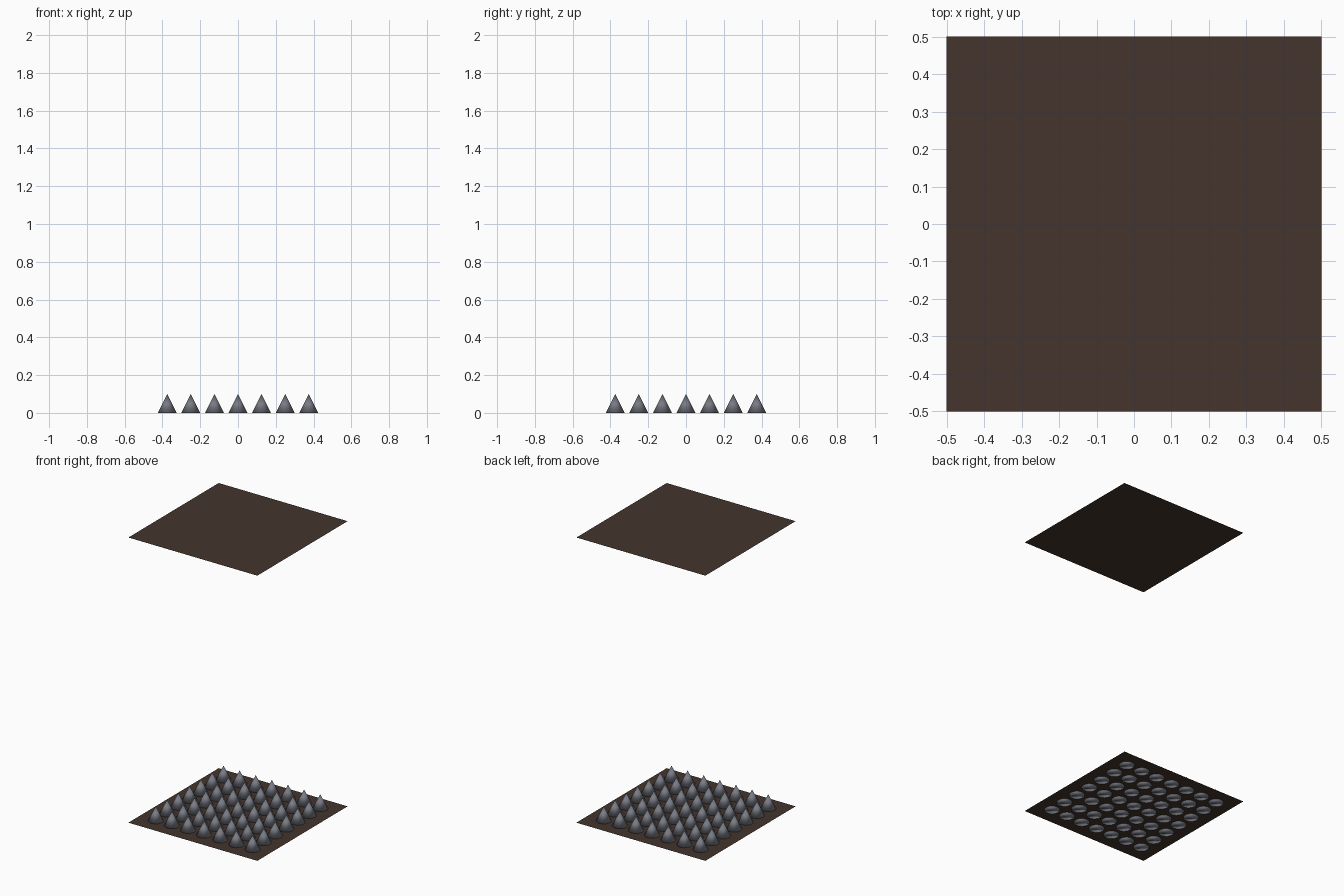
import bpy, bmesh
from mathutils import Matrix

if "Cube" in bpy.data.objects:
    bpy.data.objects.remove(bpy.data.objects["Cube"])


def material(name, rgb):
    m = bpy.data.materials.new(name)
    m.diffuse_color = (*rgb, 1)
    m.use_nodes = True
    m.node_tree.nodes["Principled BSDF"].inputs["Base Color"].default_value = m.diffuse_color
    return m


brown = material("dark brown", (0.058, 0.035, 0.026))
steel = material("steel grey", (0.19, 0.20, 0.235))


def add_object(name, bm, mat, smooth=False):
    mesh = bpy.data.meshes.new(name)
    bm.to_mesh(mesh)
    bm.free()
    mesh.materials.append(mat)
    for p in mesh.polygons:
        p.use_smooth = smooth
    obj = bpy.data.objects.new(name, mesh)
    bpy.context.collection.objects.link(obj)
    return obj


# Thin square sheets: floor and ceiling
for name, z in (("floor_panel", 0.001), ("ceiling_panel", 2.0)):
    bm = bmesh.new()
    bmesh.ops.create_grid(bm, x_segments=1, y_segments=1, size=0.5,
                          matrix=Matrix.Translation((0, 0, z)))
    add_object(name, bm, brown)

# 7 x 7 field of spikes standing on the floor
RADIUS, HEIGHT, STEP = 0.05, 0.1, 0.125
bm = bmesh.new()
for i in range(-3, 4):
    for j in range(-3, 4):
        bmesh.ops.create_cone(bm, cap_ends=True, cap_tris=False, segments=32,
                              radius1=RADIUS, radius2=0, depth=HEIGHT,
                              matrix=Matrix.Translation((i * STEP, j * STEP, HEIGHT / 2)))
add_object("spikes", bm, steel, smooth=True)
